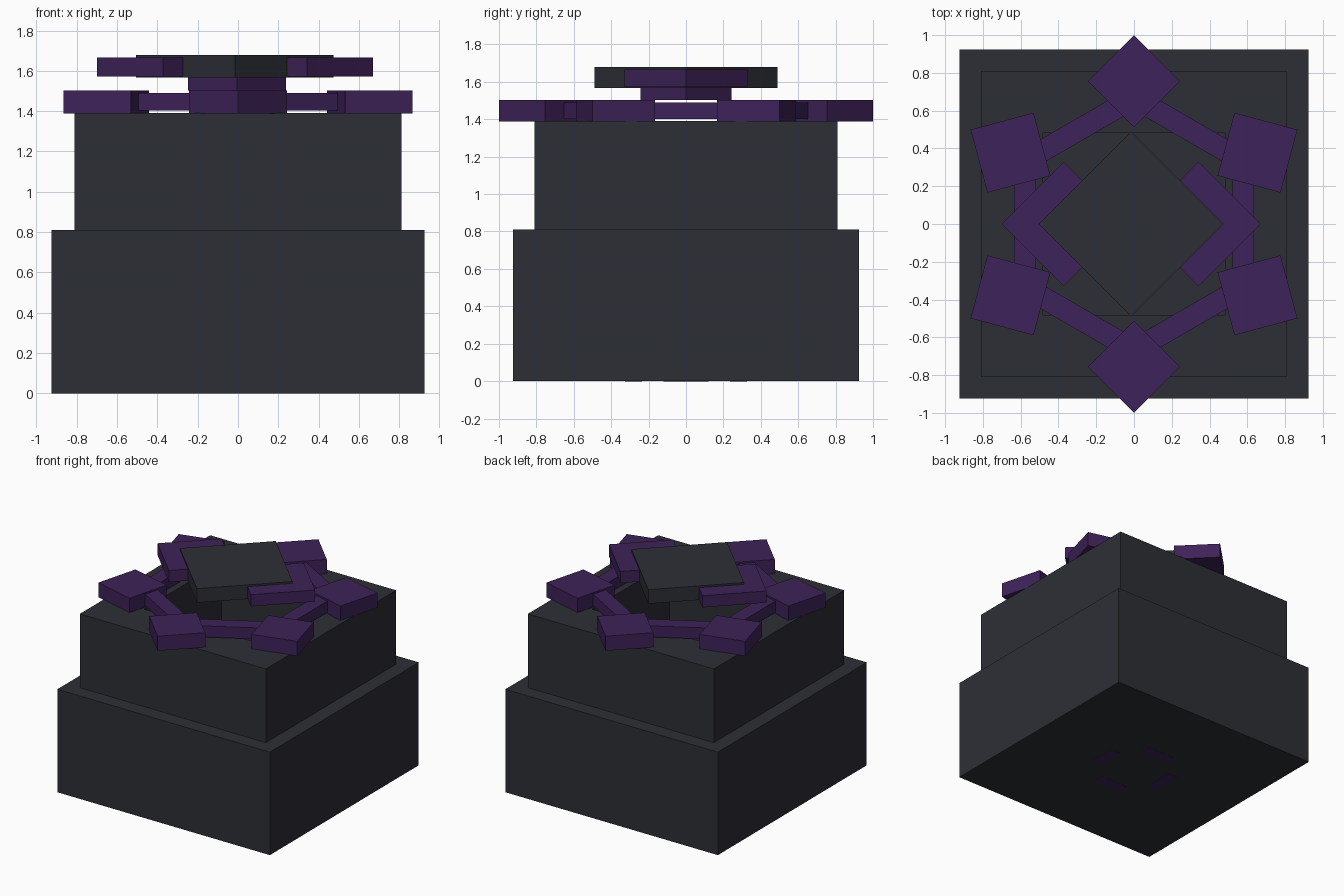
import bpy, bmesh, math
from mathutils import Matrix

cube = bpy.data.objects.get("Cube")
if cube:
    bpy.data.objects.remove(cube, do_unlink=True)


def material(name, rgb):
    m = bpy.data.materials.new(name)
    m.use_nodes = True
    m.diffuse_color = (*rgb, 1)
    m.node_tree.nodes["Principled BSDF"].inputs["Base Color"].default_value = (*rgb, 1)
    return m


DARK = material("charcoal", (0.027, 0.028, 0.036))
PURPLE = material("deep purple", (0.048, 0.016, 0.100))


def box(name, mat, x, y, z0, z1, sx, sy, turn=0.0, pit=None):
    """Box from z0 to z1 turned about z; pit = (rim width, depth) sinks the top."""
    bm = bmesh.new()
    bmesh.ops.create_cube(bm, size=1, matrix=Matrix.Diagonal((sx, sy, z1 - z0, 1)))
    if pit:
        rim, depth = pit
        top = max(bm.faces, key=lambda f: f.calc_center_median().z)
        bmesh.ops.inset_region(bm, faces=[top], thickness=rim)
        geo = bmesh.ops.extrude_face_region(bm, geom=[top])["geom"]
        if top.is_valid:
            bmesh.ops.delete(bm, geom=[top], context="FACES_ONLY")
        verts = [g for g in geo if isinstance(g, bmesh.types.BMVert)]
        bmesh.ops.translate(bm, verts=verts, vec=(0, 0, -depth))
        bmesh.ops.recalc_face_normals(bm, faces=bm.faces)
    me = bpy.data.meshes.new(name)
    bm.to_mesh(me)
    bm.free()
    me.materials.append(mat)
    ob = bpy.data.objects.new(name, me)
    ob.location = (x, y, (z0 + z1) / 2)
    ob.rotation_euler.z = turn
    bpy.context.collection.objects.link(ob)
    return ob


D45 = math.radians(45)

# Stepped pedestal, the upper block with a square well in its top
box("base_block", DARK, 0, 0, 0, 0.81, 1.85, 1.85)
box("upper_block", DARK, 0, 0, 0.81, 1.39, 1.62, 1.62, pit=(0.465, 0.56))

# Ring of six blocks joined by bars
for i in range(6):
    a = math.radians(90 + 60 * i)
    box(f"ring_block_{i + 1}", PURPLE, 0.755 * math.cos(a), 0.755 * math.sin(a),
        1.388, 1.503, 0.345, 0.345, a + D45)
    b = a + math.radians(30)
    box(f"ring_bar_{i + 1}", PURPLE, 0.578 * math.cos(b), 0.578 * math.sin(b),
        1.402, 1.490, 0.115, 0.60, b)

# Floating centre: hub, two side plates and the dark top slab
box("hub_block", PURPLE, -0.005, 0, 1.503, 1.58, 0.345, 0.345, D45)
for name, s in (("left_side_plate", 1), ("right_side_plate", -1)):
    box(name, PURPLE, -0.015 + s * 0.357, 0, 1.573, 1.665, 0.465, 0.465, D45)
box("top_slab", DARK, -0.015, 0, 1.568, 1.679, 0.693, 0.693, D45)

# Four inlaid plates on the underside
for i in range(4):
    a = math.radians(90 * i)
    box(f"underside_plate_{i + 1}", PURPLE, 0.28 * math.cos(a), 0.28 * math.sin(a),
        -0.001, 0.004, 0.09, 0.24, a)
